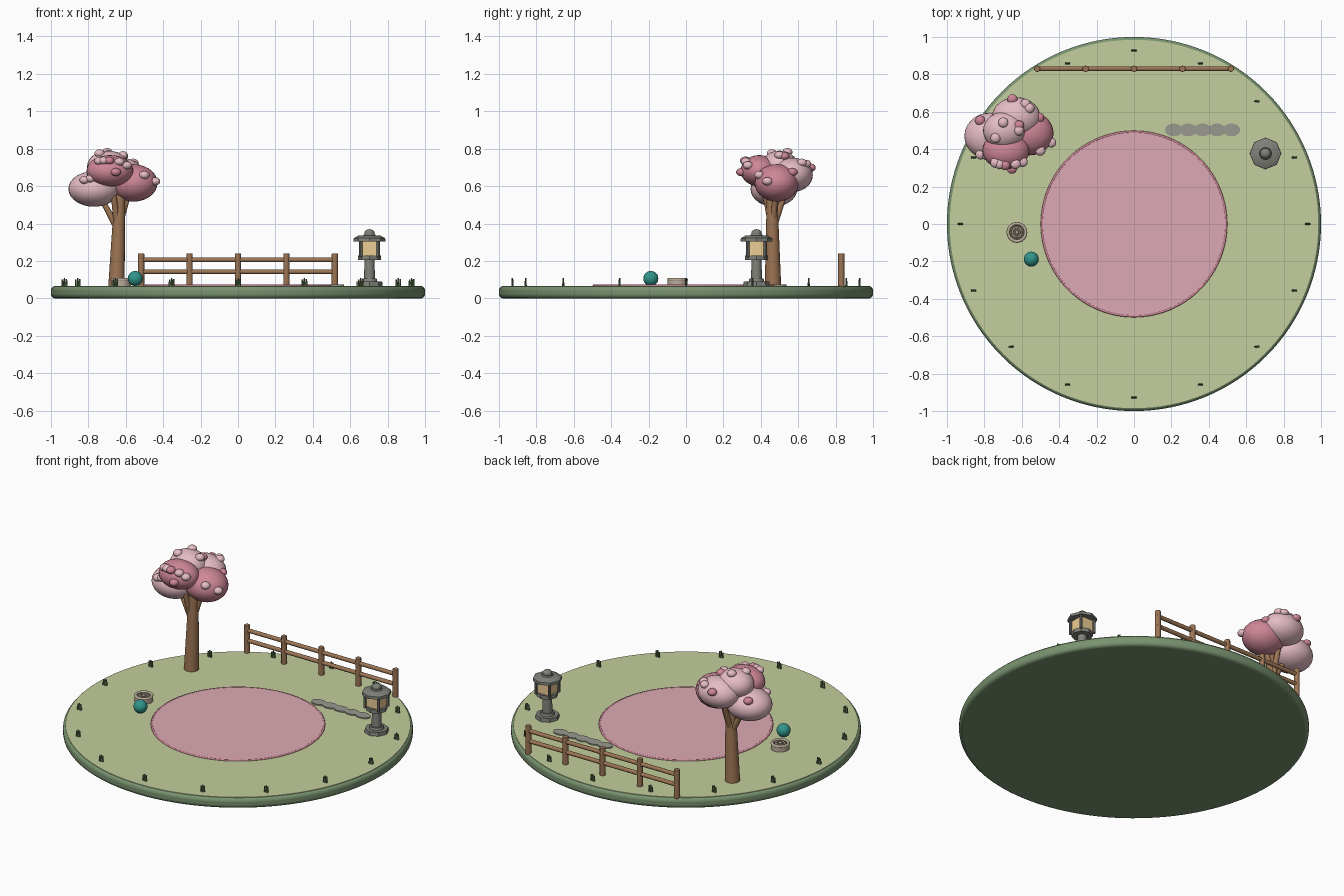
import bpy, math
from mathutils import Vector

if "Cube" in bpy.data.objects:
    bpy.data.objects.remove(bpy.data.objects["Cube"])

def mat(name, r, g, b):
    m = bpy.data.materials.new(name)
    m.diffuse_color = (r, g, b, 1)
    m.use_nodes = True
    m.node_tree.nodes["Principled BSDF"].inputs["Base Color"].default_value = m.diffuse_color
    return m

GREEN = mat("moss", .19, .29, .16)
TURF = mat("turf", .55, .62, .34)
PINK = mat("petal_pink", .72, .40, .46)
ROSE = mat("rose", .62, .24, .31)
PALE = mat("pale_blossom", .78, .50, .55)
WOOD = mat("wood", .34, .18, .09)
STONE = mat("stone", .21, .22, .19)
PATH = mat("path_grey", .32, .32, .28)
GLOW = mat("lamp_glow", .85, .62, .30)
CREAM = mat("cream_clay", .50, .42, .32)
DARK = mat("dark_clay", .16, .14, .11)
TEAL = mat("teal", .03, .30, .26)
LEAF = mat("grass", .10, .16, .07)

def finish(name, m, angle=35):
    o = bpy.context.object
    o.name = name
    o.data.materials.append(m)
    bpy.ops.object.shade_smooth_by_angle(angle=math.radians(angle))
    return o

def cyl(name, m, x, y, z0, z1, r0, r1=None, n=32, bevel=0):
    bpy.ops.mesh.primitive_cone_add(vertices=n, radius1=r0, radius2=r0 if r1 is None else r1,
                                    depth=z1 - z0, location=(x, y, (z0 + z1) / 2))
    o = finish(name, m)
    if bevel:
        b = o.modifiers.new("bevel", 'BEVEL')
        b.width, b.segments = bevel, 4
    return o

def limb(name, m, a, b, r0, r1, n=12):
    a, b = Vector(a), Vector(b)
    bpy.ops.mesh.primitive_cone_add(vertices=n, radius1=r0, radius2=r1, depth=(b - a).length,
                                    location=(a + b) / 2,
                                    rotation=(b - a).to_track_quat('Z', 'Y').to_euler())
    return finish(name, m)

def ball(name, m, c, r, seg=28):
    bpy.ops.mesh.primitive_uv_sphere_add(segments=seg, ring_count=seg // 2, radius=1, location=c)
    bpy.context.object.scale = r
    return finish(name, m, 80)

def ring(name, m, x, y, z, R, r):
    bpy.ops.mesh.primitive_torus_add(major_radius=R, minor_radius=r, major_segments=96 if R > .2 else 32,
                                     minor_segments=10, location=(x, y, z))
    return finish(name, m, 80)

# Ground disc, turf and petal carpet
cyl("ground_base", GREEN, 0, 0, 0, .065, 1, n=128, bevel=.022)
cyl("turf_top", TURF, 0, 0, .05, .067, .985, n=128)
cyl("petal_carpet", PINK, 0, 0, .06, .073, .495, n=96)
ring("petal_carpet_edge", ROSE, 0, 0, .069, .493, .006)

# Tree trunk and branches
limb("tree_trunk", WOOD, (-.65, .465, .06), (-.632, .46, .56), .044, .028, 20)

# Canopy: centre, radii, material
blobs = [((-.77, .47, .585), (.137, .125, .095), PALE),
         ((-.56, .485, .617), (.13, .118, .1), ROSE),
         ((-.685, .392, .682), (.125, .1, .084), ROSE),
         ((-.63, .57, .66), (.13, .108, .092), PALE),
         ((-.695, .5, .705), (.112, .1, .085), PALE)]
for i, (c, r, m) in enumerate(blobs):
    ball(f"canopy_{i}", m, c, r)
    if i < 4:
        limb(f"branch_{i}", WOOD, (-.642, .463, .37), Vector(c) * .8 + Vector((-.64, .463, .45)) * .2, .02, .012)

# Blossom clusters: canopy index, azimuth, elevation in degrees
for i, (k, az, el) in enumerate([(2, 235, 38), (2, 250, 40), (2, 268, 40), (2, 300, 35), (2, 320, 20),
                                 (2, 285, -5), (0, 245, 30), (0, 260, 35), (0, 120, 40), (1, 300, 25),
                                 (1, 335, 5), (1, 60, 35), (3, 60, 40), (3, 40, 45), (3, 100, 25),
                                 (4, 95, 65), (4, 0, 45), (4, 20, 40), (4, 225, 55)]):
    c, r, m = blobs[k]
    a, e = math.radians(az), math.radians(el)
    p = (c[0] + r[0] * math.cos(a) * math.cos(e), c[1] + r[1] * math.sin(a) * math.cos(e), c[2] + r[2] * math.sin(e))
    ball(f"blossom_{i}", ROSE if i % 3 == 2 else PALE, p, (.028, .028, .022), 14)

# Fence
for i in range(5):
    cyl(f"fence_post_{i}", WOOD, -.518 + i * .259, .83, .06, .24, .017, n=12, bevel=.003)
for i, z in enumerate((.142, .206)):
    limb(f"fence_rail_{i}", WOOD, (-.53, .83, z), (.53, .83, z), .0125, .0125)

# Stone lantern
lx, ly = .703, .377
cyl("lantern_foot", STONE, lx, ly, .06, .09, .071, .068, 8)
cyl("lantern_step", STONE, lx, ly, .09, .106, .042, .038, 16)
cyl("lantern_column", STONE, lx, ly, .1, .21, .03, .026, 16)
cyl("lantern_platform", STONE, lx, ly, .206, .23, .062, .062, 8)
bpy.ops.mesh.primitive_cube_add(size=1, location=(lx, ly, .268))
bpy.context.object.scale = (.086, .086, .08)
finish("lantern_glow", GLOW)
for sx in (-1, 1):
    for sy in (-1, 1):
        cyl("lantern_post", STONE, lx + sx * .047, ly + sy * .047, .222, .31, .009, n=8)
cyl("lantern_roof", STONE, lx, ly, .305, .322, .085, .084, 8)
cyl("lantern_roof_slope", STONE, lx, ly, .322, .335, .084, .06, 8)
cyl("lantern_collar", STONE, lx, ly, .33, .343, .035, .03, 16)
ball("lantern_finial", STONE, (lx, ly, .348), (.028, .028, .022), 16)

# Stepping stones, nearly touching
for i in range(5):
    s = cyl(f"path_stone_{i}", PATH, .213 + i * .077, .503, .06, .074, 1, n=24)
    s.scale = (.047, .034, 1)

# Small round basin
bx, by = -.626, -.045
cyl("basin_wall", CREAM, bx, by, .06, .098, .053)
ring("basin_rim", CREAM, bx, by, .1, .047, .0085)
cyl("basin_inside", DARK, bx, by, .09, .1, .042)
ring("basin_inner_ring", CREAM, bx, by, .1, .025, .005)
ball("basin_centre", CREAM, (bx, by, .1), (.01, .01, .007), 12)

# Ball
ball("teal_ball", TEAL, (-.549, -.188, .106), (.04, .04, .04), 32)

# Grass tufts around the rim
for i in range(16):
    a = i * math.pi / 8
    x, y = .928 * math.cos(a), .928 * math.sin(a)
    for k, h in ((-1, .1), (0, .108), (1, .104)):
        limb(f"grass_{i}_{k}", LEAF, (x + k * .009, y, .06), (x + k * .011, y, h), .0065, .004, 6)
